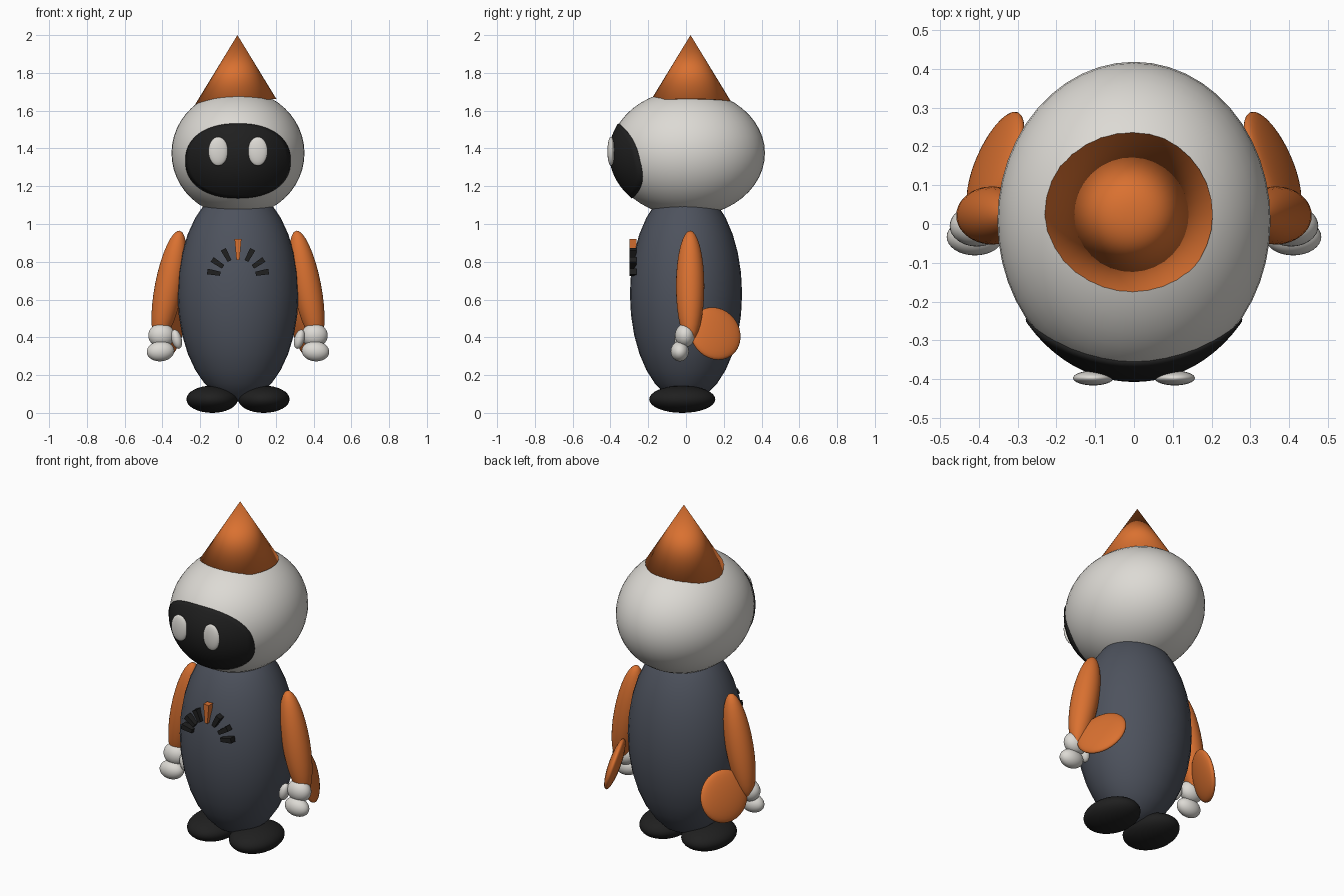
import bpy, bmesh, math
from mathutils import Vector, Matrix

if "Cube" in bpy.data.objects:
    bpy.data.objects.remove(bpy.data.objects["Cube"])


def material(name, rgb):
    m = bpy.data.materials.new(name)
    m.diffuse_color = (*rgb, 1)
    m.use_nodes = True
    m.node_tree.nodes["Principled BSDF"].inputs["Base Color"].default_value = m.diffuse_color
    return m


WHITE = material("warm_white", (0.72, 0.70, 0.66))
ORANGE = material("orange", (0.70, 0.165, 0.03))
SLATE = material("slate_blue", (0.075, 0.085, 0.11))
BLACK = material("black", (0.014, 0.014, 0.014))


def finish(bm, name, mat, smooth=True):
    bmesh.ops.recalc_face_normals(bm, faces=bm.faces)
    me = bpy.data.meshes.new(name)
    bm.to_mesh(me)
    bm.free()
    for p in me.polygons:
        p.use_smooth = smooth
    me.materials.append(mat)
    ob = bpy.data.objects.new(name, me)
    bpy.context.collection.objects.link(ob)
    return ob


def ellipsoid(name, centre, radii, mat, rot=None, segs=32):
    bm = bmesh.new()
    bmesh.ops.create_uvsphere(bm, u_segments=segs, v_segments=segs // 2, radius=1)
    m = Matrix.Translation(centre) @ (rot or Matrix()) @ Matrix.Diagonal((*radii, 1))
    bmesh.ops.transform(bm, matrix=m, verts=bm.verts)
    return finish(bm, name, mat)


# Body and head
ellipsoid("body", (0, 0, 0.63), (0.32, 0.297, 0.57), SLATE)
HC, HR = Vector((0, 0.008, 1.375)), Vector((0.352, 0.41, 0.335))
ellipsoid("head", HC, HR, WHITE, segs=48)

# Face visor: rounded oval patch hugging the front of the head
bm = bmesh.new()
N, RINGS = 64, 12


def on_head(x, z, off=0.005):
    y = -math.sqrt(1 - (x / HR.x) ** 2 - ((z - HC.z) / HR.z) ** 2) * HR.y + HC.y
    p = Vector((x, y, z))
    d = p - HC
    n = Vector((d.x / HR.x ** 2, d.y / HR.y ** 2, d.z / HR.z ** 2)).normalized()
    return p + n * off


def oval(a, k):
    c, s = math.cos(a), math.sin(a)
    e = 2 / 2.25
    return (0.275 * k * math.copysign(abs(c) ** e, c),
            1.335 + 0.195 * k * math.copysign(abs(s) ** e, s))


centre = bm.verts.new(on_head(0, 1.335))
rings = [[bm.verts.new(on_head(*oval(2 * math.pi * i / N, r / RINGS)))
          for i in range(N)] for r in range(1, RINGS + 1)]
rings.append([bm.verts.new(on_head(*oval(2 * math.pi * i / N, 1), -0.004)) for i in range(N)])
for i in range(N):
    j = (i + 1) % N
    bm.faces.new((centre, rings[0][i], rings[0][j]))
    for a, b in zip(rings, rings[1:]):
        bm.faces.new((a[i], b[i], b[j], a[j]))
visor = finish(bm, "face_visor", BLACK)
if visor.data.polygons[0].normal.y > 0:
    visor.data.flip_normals()

# Pointed hat: upright cone with a slightly slanted rim
bm = bmesh.new()
apex = Vector((-0.003, 0.024, 2.0))
tip = bm.verts.new(apex)
rim = []
for i in range(32):
    a = 2 * math.pi * i / 32
    d = Vector((math.cos(a) * 0.61, math.sin(a) * 0.61, -1))
    t = (2.0 - 1.646) / (1 + 0.08 * d.x)
    rim.append(bm.verts.new(apex + d * t))
for i in range(32):
    bm.faces.new((tip, rim[i], rim[(i + 1) % 32]))
bm.faces.new(rim)
finish(bm, "hat", ORANGE)


# Chest dial: radial bars and a tapered pointer
def dial_bar(name, angle, radius, length, wide, narrow, mat):
    bm = bmesh.new()
    bmesh.ops.create_cube(bm, size=1)
    for v in bm.verts:
        w = wide if v.co.x > 0 else narrow
        v.co = Vector((radius + v.co.x * length, v.co.y * 0.038, v.co.z * w))
    m = Matrix.Translation((0, -0.28, 0.72)) @ Matrix.Rotation(-angle, 4, "Y")
    bmesh.ops.transform(bm, matrix=m, verts=bm.verts)
    finish(bm, name, mat, smooth=False)


for deg in (10, 34, 62, 118, 146, 170):
    dial_bar(f"dial_bar_{deg}", math.radians(deg), 0.13, 0.07, 0.03, 0.022, BLACK)
dial_bar("dial_pointer", math.pi / 2, 0.145, 0.11, 0.036, 0.016, ORANGE)

# Paired parts
for s, side in ((-1, "left"), (1, "right")):
    ellipsoid(f"eye_{side}", (s * 0.105, -0.397, 1.385), (0.052, 0.019, 0.077), WHITE)
    ellipsoid(f"arm_{side}", (s * 0.365, 0.022, 0.67), (0.075, 0.075, 0.3), ORANGE,
              Matrix.Rotation(-s * math.radians(11), 4, "Y"))
    ellipsoid(f"palm_{side}", (s * 0.405, -0.005, 0.41), (0.07, 0.053, 0.063), WHITE)
    ellipsoid(f"fingers_{side}", (s * 0.41, -0.033, 0.326), (0.073, 0.048, 0.053), WHITE,
              Matrix.Rotation(s * math.radians(5), 4, "Y"))
    ellipsoid(f"thumb_{side}", (s * 0.325, -0.03, 0.39), (0.027, 0.032, 0.052), WHITE,
              Matrix.Rotation(s * math.radians(15), 4, "Y"))
    # Leaning fin disc behind each hand
    lean = Vector((s * 0.87, 0.38, 0.28)).to_track_quat("Z", "Y").to_matrix().to_4x4()
    ellipsoid(f"fin_{side}", (s * 0.357, 0.155, 0.42), (0.145, 0.145, 0.032), ORANGE, lean)
    ellipsoid(f"foot_{side}", (s * 0.137, -0.02, 0.072), (0.136, 0.175, 0.072), BLACK)
